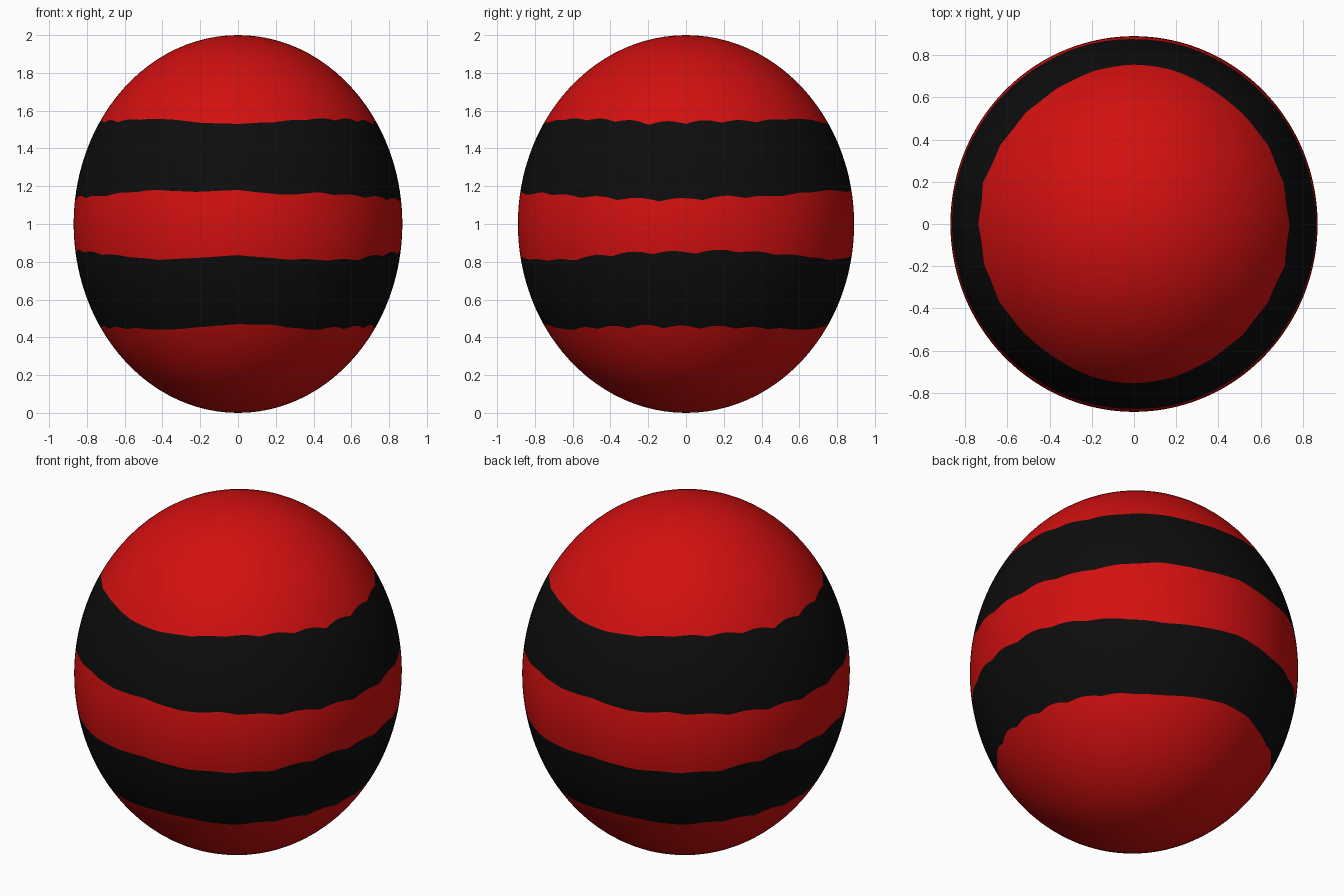
import bpy, bmesh
from math import sin, cos, pi, acos, radians

cube = bpy.data.objects.get("Cube")
if cube:
    bpy.data.objects.remove(cube)

RX, RY, RZ = 0.87, 0.89, 1.0
COLUMNS = 192


def make_material(name, color):
    mat = bpy.data.materials.new(name)
    mat.use_nodes = True
    mat.diffuse_color = color
    bsdf = mat.node_tree.nodes["Principled BSDF"]
    bsdf.inputs["Base Color"].default_value = color
    bsdf.inputs["Roughness"].default_value = 0.6
    return mat


red = make_material("red", (0.65, 0.005, 0.005, 1))
black = make_material("black", (0.004, 0.004, 0.004, 1))

# Stripe edge heights in thousandths, every 15 degrees over half a turn from the front
edges = [
    [1530, 1540, 1555, 1555, 1550, 1535, 1540, 1545, 1545, 1555, 1555, 1535],
    [1180, 1155, 1165, 1150, 1140, 1130, 1130, 1145, 1145, 1165, 1180, 1170],
    [835, 815, 810, 810, 835, 850, 850, 860, 845, 830, 810, 820],
    [470, 465, 440, 450, 455, 460, 455, 455, 450, 445, 440, 455],
]


def edge_height(edge, turn):
    """Ragged stripe edge: blended heights plus small scallops."""
    t = (turn * 24) % 12
    i = int(t)
    f = t - i
    base = edge[i] * (1 - f) + edge[(i + 1) % 12] * f
    fade = 0.5 - 0.5 * cos(4 * pi * turn + radians(20))
    scallop = abs(sin(turn * 24 * pi + edge[0])) - 0.6
    return base / 1000 + 0.018 * fade * scallop


# Egg body: rings of vertices that follow the stripe edges
bm = bmesh.new()
steps = [16, 10, 10, 10, 16]
columns = []
for c in range(COLUMNS):
    turn = c / COLUMNS
    phi = 2 * pi * turn - pi / 2
    stops = [0] + [acos(edge_height(e, turn) - 1) for e in edges] + [pi]
    column = []
    for band, n in enumerate(steps):
        for k in range(n):
            a = stops[band] + (stops[band + 1] - stops[band]) * k / n
            if a > 0:
                column.append(bm.verts.new((RX * sin(a) * cos(phi),
                                            RY * sin(a) * sin(phi),
                                            1 + RZ * cos(a))))
    columns.append(column)
top = bm.verts.new((0, 0, 2))
bottom = bm.verts.new((0, 0, 0))

# Faces, with every second band black
band_of_row = [band for band, n in enumerate(steps) for k in range(n)]
for c in range(COLUMNS):
    a, b = columns[c], columns[(c + 1) % COLUMNS]
    bm.faces.new((top, a[0], b[0]))
    for r in range(len(a) - 1):
        face = bm.faces.new((a[r], a[r + 1], b[r + 1], b[r]))
        face.material_index = band_of_row[r + 1] % 2
    bm.faces.new((a[-1], bottom, b[-1]))
for face in bm.faces:
    face.smooth = True

mesh = bpy.data.meshes.new("striped_egg")
bm.to_mesh(mesh)
bm.free()
mesh.materials.append(red)
mesh.materials.append(black)
egg = bpy.data.objects.new("striped_egg", mesh)
bpy.context.collection.objects.link(egg)
